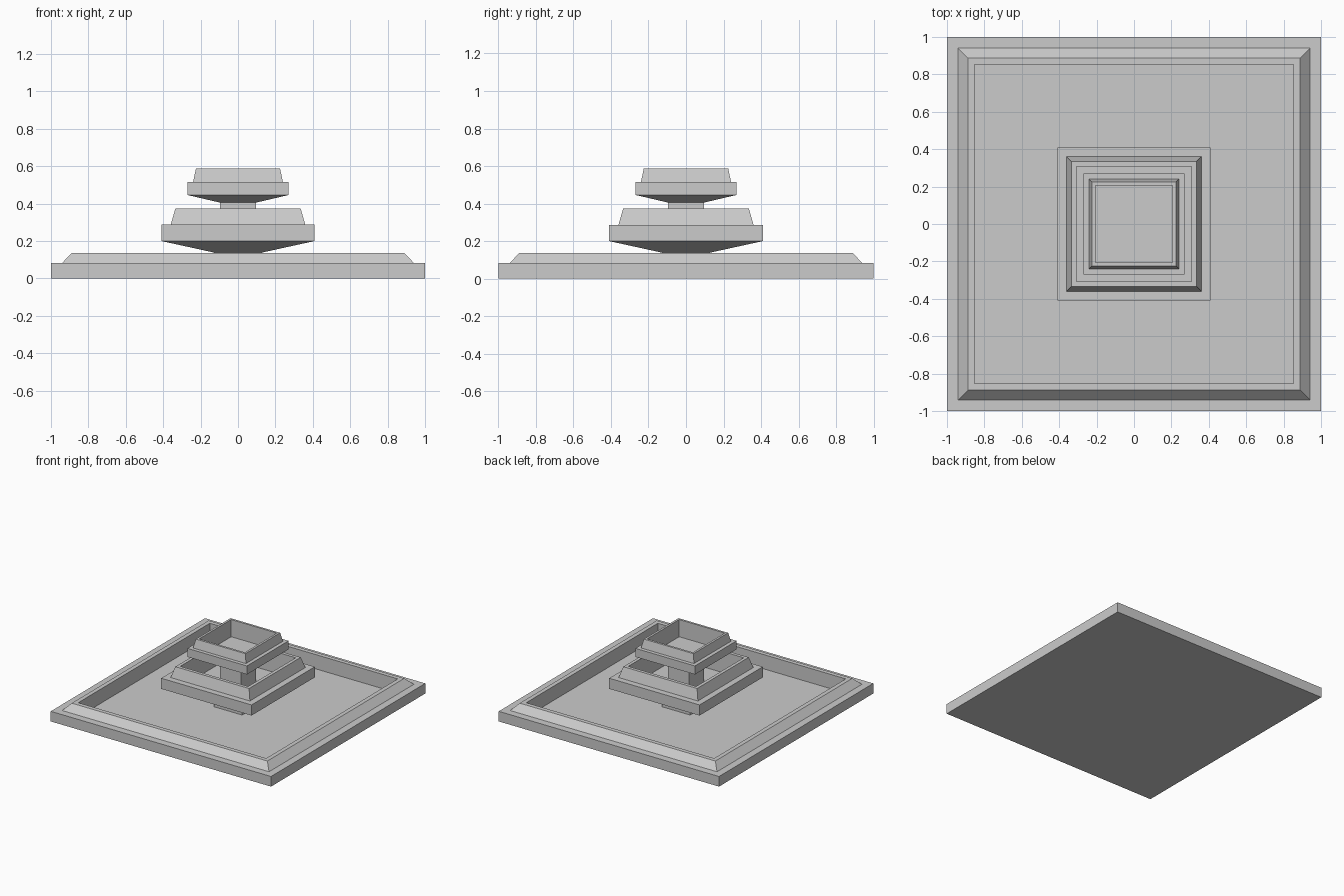
import bpy, bmesh

if "Cube" in bpy.data.objects:
    bpy.data.objects.remove(bpy.data.objects["Cube"])


def square_loft(name, profile):
    """Loft square rings given as (half width, height), capped at both ends."""
    bm = bmesh.new()
    rings = [[bm.verts.new((sx * h, sy * h, z))
              for sx, sy in ((-1, -1), (1, -1), (1, 1), (-1, 1))]
             for h, z in profile]
    for a, b in zip(rings, rings[1:]):
        for i in range(4):
            j = (i + 1) % 4
            bm.faces.new((a[i], a[j], b[j], b[i]))
    bm.faces.new(rings[0][::-1])
    bm.faces.new(rings[-1])
    bmesh.ops.recalc_face_normals(bm, faces=bm.faces)
    mesh = bpy.data.meshes.new(name)
    bm.to_mesh(mesh)
    bm.free()
    obj = bpy.data.objects.new(name, mesh)
    bpy.context.collection.objects.link(obj)
    return obj


# Ground basin: stepped, bevelled rim around a sunken floor
square_loft("basin", [(1, 0), (1, 0.083), (0.94, 0.083), (0.888, 0.137),
                      (0.853, 0.137), (0.853, 0.02)])

# Lower bowl on its pedestal
square_loft("lower_bowl", [(0.127, 0.02), (0.127, 0.138), (0.41, 0.2),
                           (0.41, 0.287), (0.36, 0.287), (0.335, 0.373),
                           (0.308, 0.373), (0.308, 0.2)])

# Upper bowl on its neck, rising from the lower bowl's floor
square_loft("upper_bowl", [(0.095, 0.2), (0.095, 0.405), (0.27, 0.446),
                           (0.27, 0.516), (0.24, 0.516), (0.225, 0.587),
                           (0.207, 0.587), (0.207, 0.446)])
